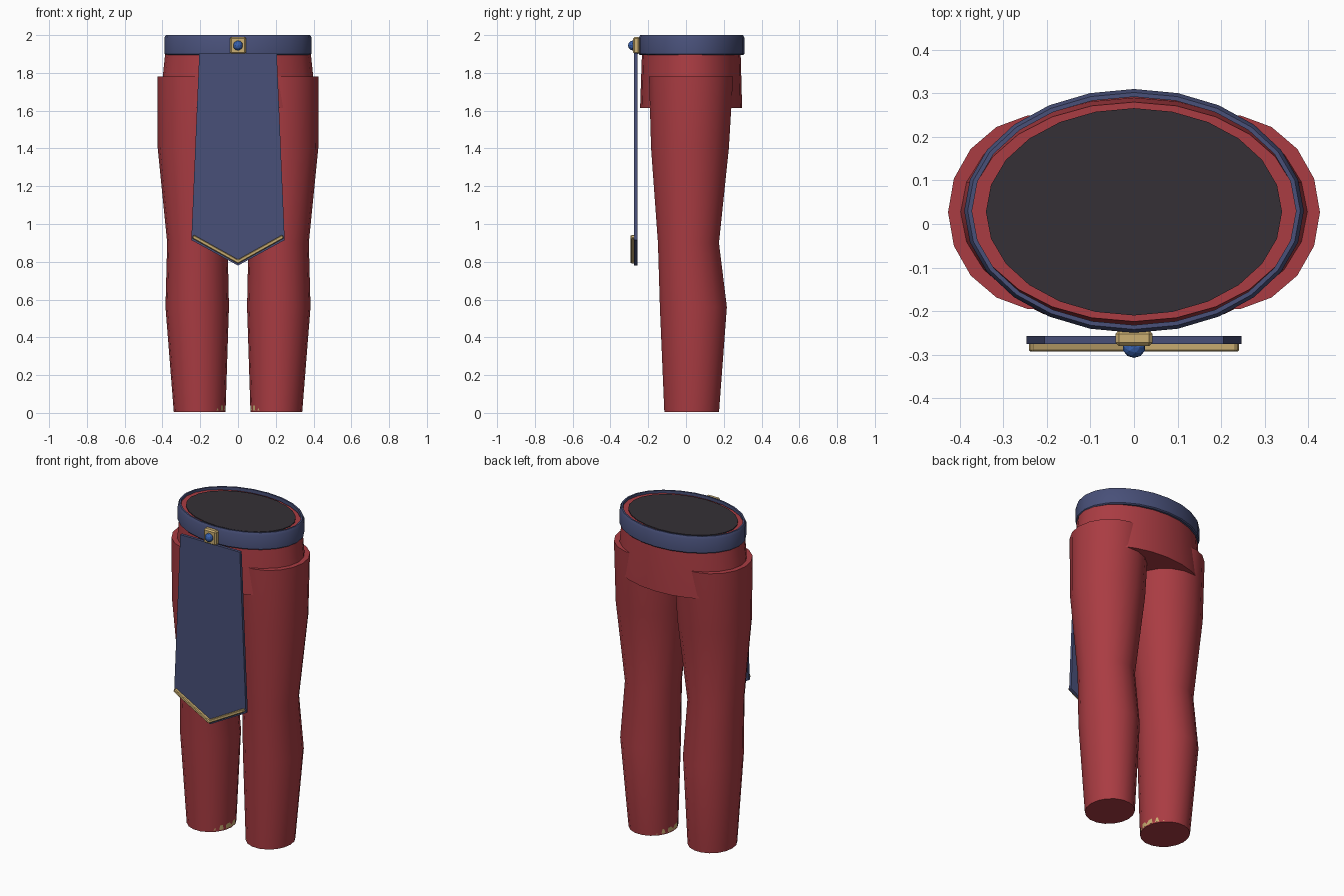
import bpy, bmesh, math

if "Cube" in bpy.data.objects:
    bpy.data.objects.remove(bpy.data.objects["Cube"])

def mat(name, c):
    m = bpy.data.materials.new(name)
    m.diffuse_color = (*c, 1)
    m.use_nodes = True
    m.node_tree.nodes["Principled BSDF"].inputs["Base Color"].default_value = m.diffuse_color
    return m

RED = mat("red_cloth", (0.40, 0.045, 0.055))
BLUE = mat("blue_cloth", (0.065, 0.08, 0.19))
GOLD = mat("gold", (0.60, 0.43, 0.17))
GEM = mat("blue_gem", (0.04, 0.12, 0.42))
DARK = mat("dark_lining", (0.035, 0.03, 0.037))

def finish(name, bm, m, smooth=True, bevel=0):
    bmesh.ops.recalc_face_normals(bm, faces=bm.faces)
    me = bpy.data.meshes.new(name)
    bm.to_mesh(me)
    bm.free()
    ob = bpy.data.objects.new(name, me)
    bpy.context.collection.objects.link(ob)
    me.materials.append(m)
    if bevel:
        b = ob.modifiers.new("bevel", 'BEVEL')
        b.width = bevel
        b.segments = 1
    if smooth:
        bpy.ops.object.select_all(action='DESELECT')
        ob.select_set(True)
        bpy.context.view_layer.objects.active = ob
        bpy.ops.object.shade_smooth_by_angle(angle=math.radians(35))
    return ob

def loft(name, rings, n, m, closed=False):
    """Join elliptical rings (cx, cy, z, rx, ry); cap the ends or close the loop."""
    bm = bmesh.new()
    loops = [[bm.verts.new((cx + rx * math.cos(2 * math.pi * i / n),
                            cy + ry * math.sin(2 * math.pi * i / n), z))
              for i in range(n)] for cx, cy, z, rx, ry in rings]
    pairs = list(zip(loops, loops[1:]))
    if closed:
        pairs.append((loops[-1], loops[0]))
    else:
        bm.faces.new(loops[0])
        bm.faces.new(loops[-1])
    for a, b in pairs:
        for i in range(n):
            j = (i + 1) % n
            bm.faces.new((a[i], a[j], b[j], b[i]))
    return finish(name, bm, m)

def plate(name, pts, y0, y1, m, bevel=0):
    """Extrude an x-z outline between two depths."""
    bm = bmesh.new()
    f = bm.faces.new([bm.verts.new((x, y0, z)) for x, z in pts])
    r = bmesh.ops.extrude_face_region(bm, geom=[f])
    for v in r["geom"]:
        if isinstance(v, bmesh.types.BMVert):
            v.co.y = y1
    return finish(name, bm, m, False, bevel)

# Hips and the dark waist opening
loft("hips", [(0, .027, 1.615, .415, .27), (0, .028, 1.88, .388, .262),
              (0, .028, 1.985, .375, .252)], 24, RED)
loft("waist_opening", [(0, .028, 1.97, .34, .238), (0, .028, 1.99, .34, .238)], 24, DARK)

# Belt: chamfered ring
loft("belt", [(0, .03, z, .39 - d, .28 - d) for z, d in
              [(1.895, .006), (1.901, 0), (1.985, 0), (2.0, .008),
               (2.0, .018), (1.895, .018)]], 24, BLUE, closed=True)

# Legs with gold hem rings almost flush inside the cloth
for side, s in (("left", -1), ("right", 1)):
    loft(side + "_leg", [(s * cx, cy, z, rx, ry) for cx, cy, z, rx, ry in [
        (.203, .03, 0.005, .137, .147), (.216, .039, .56, .168, .180),
        (.215, .013, .90, .160, .164), (.212, .021, 1.40, .213, .209),
        (.205, .027, 1.78, .222, .226)]], 18, RED)
    loft(side + "_hem_ring", [(s * .202, .03, .012, .1365, .1445),
                              (s * .202, .03, .04, .1365, .1445)], 24, GOLD)

# Front cloth panel with pointed end
plate("front_panel", [(-.205, 1.905), (.205, 1.905), (.247, .915), (0, .78), (-.247, .915)],
      -.275, -.257, BLUE)

# Gold chevron trim
plate("panel_trim", [(-.243, .925), (0, .79), (.243, .925), (.235, .943), (0, .812), (-.235, .943)],
      -.293, -.27, GOLD, .004)

# Buckle and gem
plate("buckle", [(-.043, 1.9), (.043, 1.9), (.043, 1.99), (-.043, 1.99)], -.28, -.245, GOLD, .008)
bm = bmesh.new()
bmesh.ops.create_icosphere(bm, subdivisions=2, radius=.026)
for v in bm.verts:
    v.co.y = v.co.y * .9 - .284
    v.co.z += 1.945
finish("buckle_gem", bm, GEM, False)
